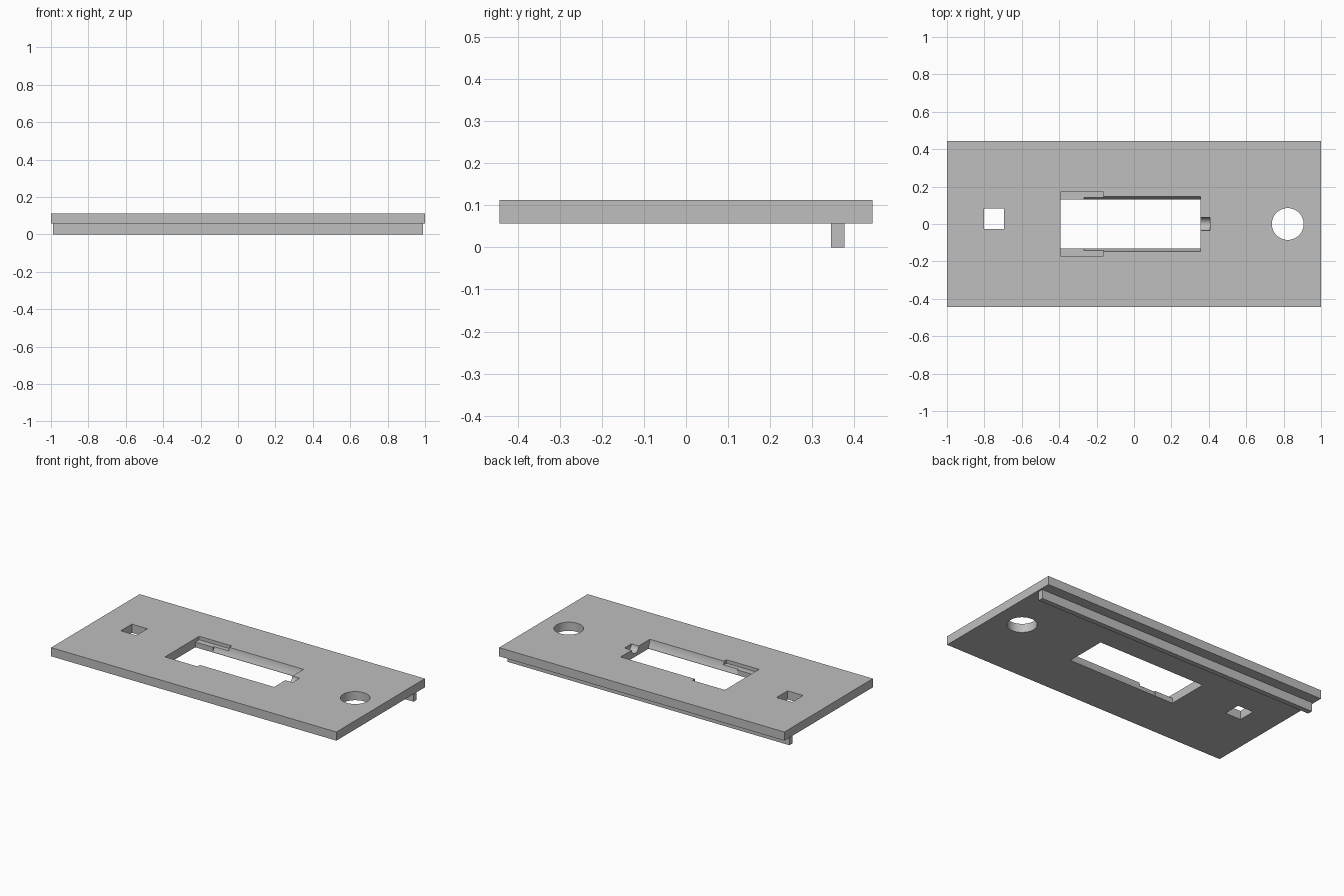
import bpy
import math

cube = bpy.data.objects.get("Cube")
if cube:
    bpy.data.objects.remove(cube, do_unlink=True)

grey = bpy.data.materials.new("plain grey")
grey.use_nodes = True
colour = (0.52, 0.52, 0.52, 1)
grey.diffuse_color = colour
grey.node_tree.nodes["Principled BSDF"].inputs["Base Color"].default_value = colour

PLATE_BOTTOM, PLATE_TOP = 0.057, 0.112
ABOVE, BELOW = 0.3, 0.03   # cutter overshoot heights


def box(name, x, y, z):
    """Box from (min, max) pairs."""
    bpy.ops.mesh.primitive_cube_add(size=1)
    ob = bpy.context.object
    ob.name = name
    ob.location = [(a + b) / 2 for a, b in (x, y, z)]
    ob.scale = [b - a for a, b in (x, y, z)]
    bpy.ops.object.transform_apply(location=True, rotation=False, scale=True)
    ob.data.materials.append(grey)
    return ob


def rod_x(name, x, z, radius):
    """Cylinder lying along x."""
    bpy.ops.mesh.primitive_cylinder_add(
        vertices=96, radius=radius, depth=x[1] - x[0],
        location=((x[0] + x[1]) / 2, 0, z), rotation=(0, math.pi / 2, 0))
    ob = bpy.context.object
    ob.name = name
    ob.data.materials.append(grey)
    return ob


def cut(target, cutter):
    cutter.hide_render = True
    mod = target.modifiers.new(cutter.name, 'BOOLEAN')
    mod.operation = 'DIFFERENCE'
    mod.solver = 'EXACT'
    mod.object = cutter
    bpy.context.view_layer.objects.active = target
    bpy.ops.object.modifier_apply(modifier=mod.name)
    bpy.data.objects.remove(cutter, do_unlink=True)


# Main plate and the rail under its back edge
plate = box("cover_plate", (-1, 1), (-0.443, 0.443), (PLATE_BOTTOM, PLATE_TOP))
box("back_rail", (-0.989, 0.989), (0.345, 0.377), (0, PLATE_BOTTOM))

# Central window, curved cradle, shallow side ledges and end groove
through = (BELOW, ABOVE)
cut(plate, box("window_cutter", (-0.392, 0.356), (-0.132, 0.132), through))
cut(plate, rod_x("cradle_cutter", (-0.267, 0.356), 0.13, 0.148))
cut(plate, box("ledge_cutter", (-0.392, -0.164), (-0.171, 0.171), (0.09, ABOVE)))
cut(plate, rod_x("groove_cutter", (0.3, 0.407), 0.114, 0.035))

# Square hole on the right, round hole on the left
cut(plate, box("square_hole_cutter", (-0.803, -0.694), (-0.026, 0.084), through))
bpy.ops.mesh.primitive_cylinder_add(vertices=64, radius=0.085, depth=1, location=(0.822, 0, 0))
round_cutter = bpy.context.object
round_cutter.name = "round_hole_cutter"
round_cutter.data.materials.append(grey)
cut(plate, round_cutter)

# Smooth the curved walls, keep edges sharp, one material slot
plate.data.materials.clear()
plate.data.materials.append(grey)
bpy.ops.object.select_all(action='DESELECT')
plate.select_set(True)
bpy.context.view_layer.objects.active = plate
bpy.ops.object.shade_smooth_by_angle(angle=math.radians(20))
